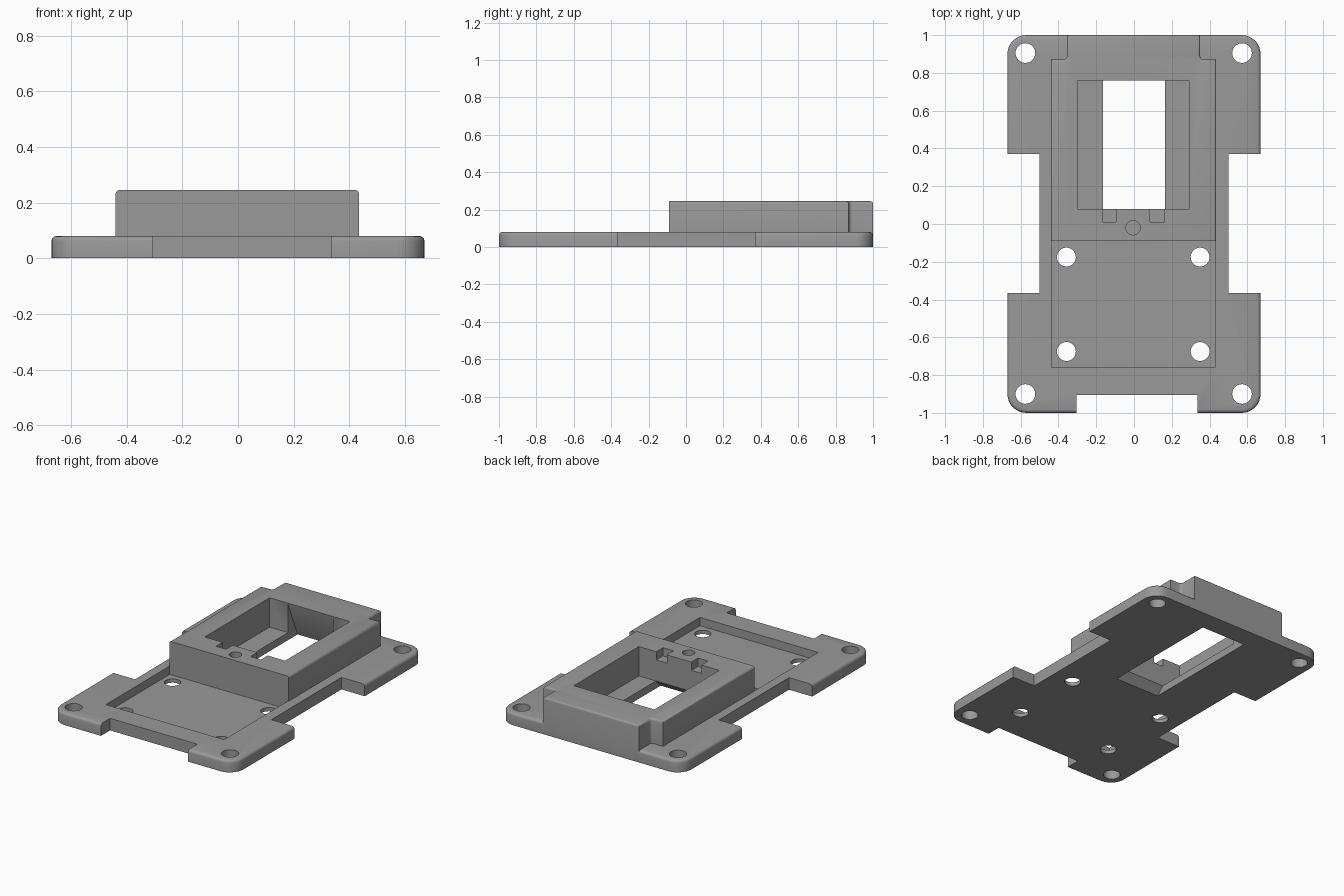
import bpy, bmesh, math
from mathutils import Vector

if "Cube" in bpy.data.objects:
    bpy.data.objects.remove(bpy.data.objects["Cube"])

grey = bpy.data.materials.new("mid_grey")
grey.diffuse_color = (0.32, 0.32, 0.32, 1)
grey.use_nodes = True
grey.node_tree.nodes["Principled BSDF"].inputs["Base Color"].default_value = grey.diffuse_color


def prism(name, pts, lo, hi, axis='z', bevel=0.0, keep=None):
    """Extrude a closed outline along z (points are x,y) or x (points are y,z)."""
    bm = bmesh.new()
    if axis == 'z':
        vs = [bm.verts.new((a, b, lo)) for a, b in pts]
        step = Vector((0, 0, hi - lo))
    else:
        vs = [bm.verts.new((lo, a, b)) for a, b in pts]
        step = Vector((hi - lo, 0, 0))
    face = bm.faces.new(vs)
    ext = bmesh.ops.extrude_face_region(bm, geom=[face])
    bmesh.ops.translate(bm, vec=step,
                        verts=[g for g in ext['geom'] if isinstance(g, bmesh.types.BMVert)])
    bmesh.ops.recalc_face_normals(bm, faces=bm.faces[:])
    if bevel:
        rim = [e for e in bm.edges if all(abs(v.co.z - hi) < 1e-5 for v in e.verts)
               and (keep is None or keep(e))]
        bmesh.ops.bevel(bm, geom=rim, offset=bevel, segments=3, profile=0.5, affect='EDGES')
    me = bpy.data.meshes.new(name)
    bm.to_mesh(me)
    bm.free()
    me.materials.append(grey)
    ob = bpy.data.objects.new(name, me)
    bpy.context.collection.objects.link(ob)
    return ob


def rect(x0, x1, y0, y1):
    return [(x0, y0), (x1, y0), (x1, y1), (x0, y1)]


def arc(cx, cy, r, a0, a1, n):
    return [(cx + r * math.cos(math.radians(a0 + (a1 - a0) * i / n)),
             cy + r * math.sin(math.radians(a0 + (a1 - a0) * i / n))) for i in range(n + 1)]


def combine(target, tool, operation='DIFFERENCE'):
    """Bake a boolean into the target and discard the tool."""
    tool.hide_render = True
    mod = target.modifiers.new("bool", 'BOOLEAN')
    mod.operation, mod.solver, mod.object = operation, 'EXACT', tool
    dg = bpy.context.evaluated_depsgraph_get()
    me = bpy.data.meshes.new_from_object(target.evaluated_get(dg))
    target.modifiers.clear()
    target.data = me
    bpy.data.objects.remove(tool)


def cut(target, pts, lo, hi, axis='z'):
    combine(target, prism("cutter", pts, lo, hi, axis))


def drill(target, x, y, r, lo=-0.1, hi=0.4):
    cut(target, arc(x, y, r, 0, 360, 32)[:-1], lo, hi)


# Base plate with rounded corners and a softened top rim
W, R = 0.67, 0.1
outline = []
for sx, sy, a in ((1, 1, 0), (-1, 1, 90), (-1, -1, 180), (1, -1, 270)):
    outline += arc(sx * (W - R), sy * (1 - R), R, a, a + 90, 8)
body = prism("mounting_plate", outline, 0, 0.08, bevel=0.018)

# Side and front edge cut-outs
for s in (-1, 1):
    x0, x1 = sorted((s * 0.5, s * 0.8))
    cut(body, rect(x0, x1, -0.365, 0.37), -0.1, 0.3)
cut(body, rect(-0.305, 0.335, -1.1, -0.905), -0.1, 0.3)

# Shallow tray in the front half
cut(body, rect(-0.438, 0.43, -0.76, -0.05), 0.025, 0.3)

# Raised housing with stepped rear corners
r = 0.02
half = ([(-0.44, -0.09), (0.435, -0.09)]
        + [(0.435, 0.87)] + arc(0.35 + r, 0.87 + r, r, 270, 180, 4) + [(0.35, 1.0)]
        + [(-0.355, 1.0)] + arc(-0.355 - r, 0.87 + r, r, 0, -90, 4) + [(-0.44, 0.87)])
housing = prism("housing", half, 0.01, 0.245, bevel=0.014,
                keep=lambda e: not all(v.co.y < -0.08 for v in e.verts))
combine(body, housing, 'UNION')

# Housing cavity, leaving a thin ledge on each side
cut(body, rect(-0.30, 0.29, 0.08, 0.76), 0.05, 0.4)

# Through opening, undercut at both ends
cut(body, [(0.02, -0.01), (0.08, 0.05), (0.08, 0.1), (0.76, 0.24), (0.864, -0.01)],
    -0.165, 0.165, 'x')

# Two small slots in the front wall and a blind hole between them
for x0, x1 in ((-0.168, -0.095), (0.085, 0.162)):
    cut(body, rect(x0, x1, 0.01, 0.12), 0.19, 0.4)
drill(body, -0.005, -0.02, 0.038, 0.12)

# Corner and tray screw holes
for y in (-0.9, 0.905):
    for x in (-0.575, 0.572):
        drill(body, x, y, 0.052)
for y in (-0.675, -0.175):
    for x in (-0.358, 0.35):
        drill(body, x, y, 0.05)

# Smooth the fillets and holes, keep the hard edges
bpy.context.view_layer.objects.active = body
body.select_set(True)
bpy.ops.object.shade_smooth_by_angle(angle=math.radians(32))
